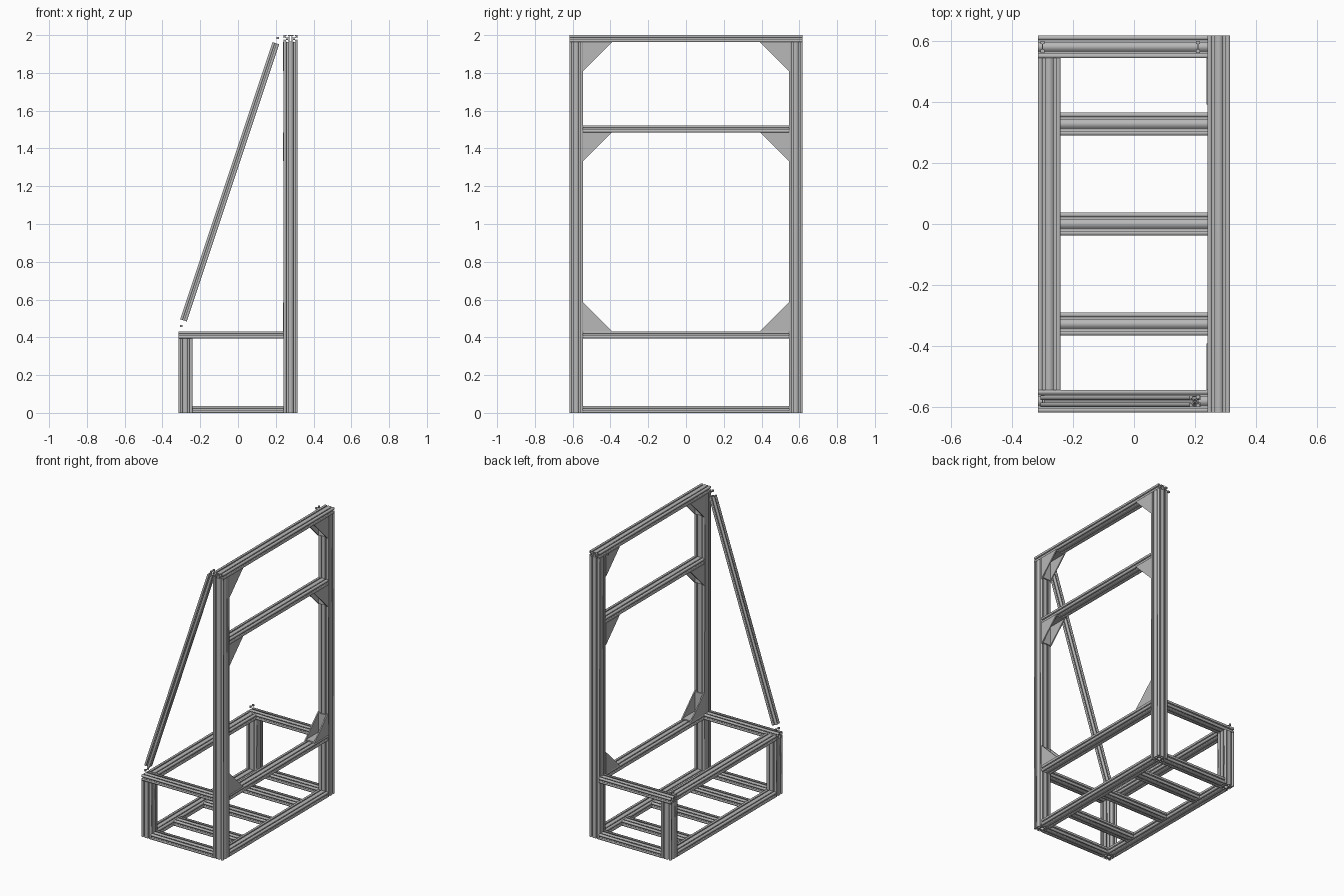
import bpy, bmesh
from mathutils import Vector, Matrix

cube = bpy.data.objects.get("Cube")
if cube:
    bpy.data.objects.remove(cube, do_unlink=True)

aluminium = bpy.data.materials.new("aluminium grey")
aluminium.use_nodes = True
GREY = (0.48, 0.48, 0.48, 1)
aluminium.diffuse_color = GREY
aluminium.node_tree.nodes["Principled BSDF"].inputs["Base Color"].default_value = GREY

U = 0.037          # width of one profile cell
H = U / 2
# half of one T-slot, as (distance from slot centre, depth)
SLOT = [(0.004, 0), (0.004, 0.004), (0.0093, 0.004), (0.0093, 0.0065), (0.004, 0.012)]


def add_object(name, mesh):
    mesh.materials.clear()
    mesh.materials.append(aluminium)
    obj = bpy.data.objects.new(name, mesh)
    bpy.context.collection.objects.link(obj)
    return obj


def rect(cx, cy, rx, ry):
    return [(cx - rx, cy - ry), (cx - rx, cy + ry), (cx + rx, cy + ry), (cx + rx, cy - ry)]


def centres(n):
    return [(i - (n - 1) / 2) * U for i in range(n)]


def profile_loops(nx, ny):
    """Slotted outline plus inner cavities for nx by ny cells."""
    outline = []
    for side in range(4):
        n, across = (nx, ny) if side % 2 == 0 else (ny, nx)
        pts = [(-n * H, 0)]
        for c in centres(n):
            pts += [(c - s, d) for s, d in SLOT]
            pts += [(c + s, d) for s, d in reversed(SLOT)]
        for s, d in pts:
            x, y = s, d - across * H
            for _ in range(side):
                x, y = -y, x
            outline.append((x, y))
    loops = [outline]
    # bore in each cell
    loops += [rect(x, y, 0.003, 0.003) for x in centres(nx) for y in centres(ny)]
    # cavities where cells meet
    if (nx, ny) == (2, 1):
        loops.append(rect(0, 0, 0.0065, 0.0145))
    if (nx, ny) == (2, 2):
        loops.append(rect(0, 0, 0.012, 0.012))
        for s in (-1, 1):
            loops.append(rect(0, s * 0.026, 0.0065, 0.007))
            loops.append(rect(s * 0.026, 0, 0.007, 0.0065))
    return loops


def beam(name, start, end, wide, nx, ny):
    """Extruded profile from start to end, its nx side along the wide direction."""
    a, b = Vector(start), Vector(end)
    curve = bpy.data.curves.new(name, "CURVE")
    curve.dimensions = "2D"
    curve.fill_mode = "BOTH"
    curve.extrude = (b - a).length / 2
    for loop in profile_loops(nx, ny):
        spline = curve.splines.new("POLY")
        spline.points.add(len(loop) - 1)
        for p, (x, y) in zip(spline.points, loop):
            p.co = (x, y, 0, 1)
        spline.use_cyclic_u = True
    helper = bpy.data.objects.new("profile_helper", curve)
    mesh = bpy.data.meshes.new_from_object(helper)
    bpy.data.objects.remove(helper)
    bpy.data.curves.remove(curve)
    mesh.name = name
    z = (b - a).normalized()
    x = Vector(wide).normalized()
    y = z.cross(x)
    obj = add_object(name, mesh)
    turn = Matrix((x, y, z)).transposed().to_4x4()
    obj.matrix_world = Matrix.Translation((a + b) / 2) @ turn
    return obj


def add_box(bm, lo, hi):
    lo, hi = Vector(lo), Vector(hi)
    place = Matrix.Translation((lo + hi) / 2) @ Matrix.Diagonal((*(hi - lo), 1))
    bmesh.ops.create_cube(bm, size=1, matrix=place)


def finish(name, bm):
    bmesh.ops.recalc_face_normals(bm, faces=bm.faces)
    mesh = bpy.data.meshes.new(name)
    bm.to_mesh(mesh)
    bm.free()
    return add_object(name, mesh)


def gusset(name, side, z, up):
    """Hollow corner bracket: two flanges and two triangular webs."""
    size, t = 0.152, 0.008
    x0, x1 = 0.238, 0.315
    bm = bmesh.new()
    for x in (x0, x1 - t):
        tri = [bm.verts.new((x, 0, 0)), bm.verts.new((x, size, 0)), bm.verts.new((x, 0, size))]
        face = bm.faces.new(tri)
        out = bmesh.ops.extrude_face_region(bm, geom=[face])["geom"]
        bmesh.ops.translate(bm, vec=(t, 0, 0),
                            verts=[v for v in out if isinstance(v, bmesh.types.BMVert)])
    add_box(bm, (x0 + t, 0, 0), (x1 - t, size - t, t))
    add_box(bm, (x0 + t, 0, t), (x1 - t, t, size - t))
    for v in bm.verts:
        v.co.y = side * (INNER - v.co.y)
        v.co.z = z + up * v.co.z
    finish(name, bm)


X, Y, Z = (1, 0, 0), (0, 1, 0), (0, 0, 1)
XP, YP = 0.278, 0.581      # post centre lines
INNER = YP - U             # inner faces of the side frames
XI = XP - U
DECK, SHELF, TOP = 0.4135, 1.5035, 2 - H

# Posts, side rails, brackets on both sides
for side, tag in ((-1, "front"), (1, "back")):
    y = side * YP
    beam(tag + "_tall_post", (XP, y, 0), (XP, y, 2 - U), X, 2, 2)
    beam(tag + "_short_post", (-XP, y, 0), (-XP, y, DECK - H), X, 2, 2)
    beam(tag + "_lower_rail", (-XI, y, H), (XI, y, H), Y, 2, 1)
    beam(tag + "_upper_rail", (-XP - U, y, DECK), (XI, y, DECK), Y, 2, 1)
    gusset(tag + "_top_bracket", side, 2 - U, -1)
    gusset(tag + "_shelf_bracket", side, SHELF - H, -1)
    gusset(tag + "_deck_bracket", side, DECK + H, 1)
    # small loose joint pieces at the ends of the brace line
    for end, x, z in (("low", -0.3, 0.46), ("high", 0.21, 1.985)):
        bm = bmesh.new()
        for dy in (-0.0145, 0.0145):
            add_box(bm, (x - 0.006, y + dy - 0.005, z - 0.006), (x + 0.006, y + dy + 0.005, z + 0.006))
        add_box(bm, (x - 0.002, y - 0.0145, z - 0.002), (x + 0.002, y + 0.0145, z + 0.002))
        finish(tag + "_" + end + "_joint", bm)

# Beams along the length
beam("top_beam", (XP, -YP - U, TOP), (XP, YP + U, TOP), X, 2, 1)
for name, x, z in (("shelf_beam", XP, SHELF), ("tall_side_deck_beam", XP, DECK),
                   ("tall_side_base_beam", XP, H), ("short_side_deck_beam", -XP, DECK),
                   ("short_side_base_beam", -XP, H)):
    beam(name, (x, -INNER, z), (x, INNER, z), X, 2, 1)

# Floor crossbars
for i, y in enumerate((-0.328, 0, 0.328)):
    beam(f"floor_crossbar_{i + 1}", (-XI, y, H), (XI, y, H), Y, 2, 1)

# Sloping brace on one side
beam("diagonal_brace", (-0.289, -YP, 0.49), (0.2, -YP, 1.957), Y, 1, 1)
